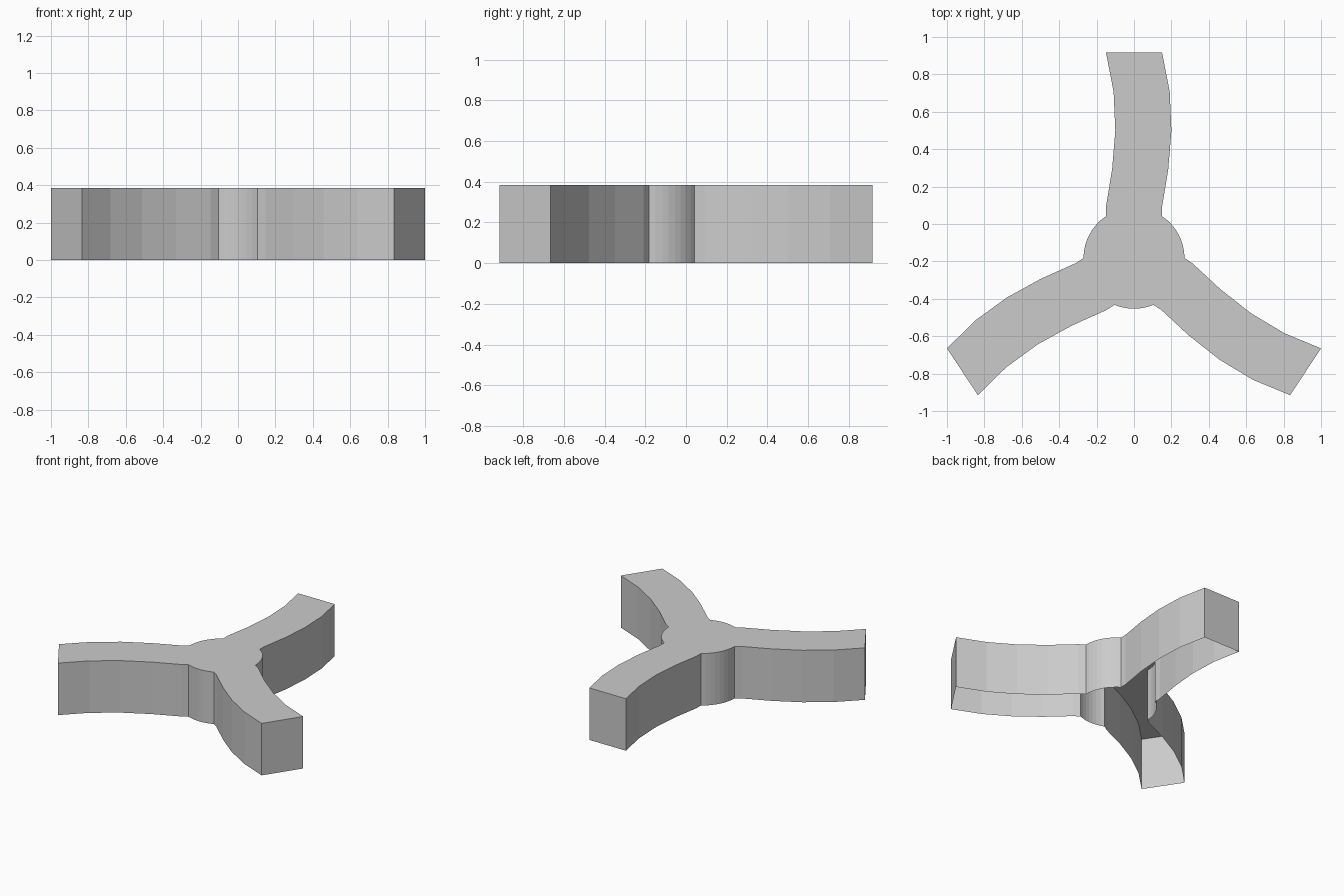
import bpy, bmesh
from math import radians, degrees, asin, sin, cos, sqrt

if "Cube" in bpy.data.objects:
    bpy.data.objects.remove(bpy.data.objects["Cube"])

HEIGHT = 0.385
CENTRE_Y = -0.183
HUB_R = 0.27
HALF_W = 0.15
ARM_ANGLES = [-33.5, 90, 213.5]
# distance from the hub centre, sideways bend of the arm's centre line
BEND = [(sqrt(HUB_R**2 - HALF_W**2), 0.0), (0.275, 0.0), (0.475, 0.033),
        (0.682, 0.05), (0.89, 0.041), (1.10, 0.0)]


def arm_outline(angle):
    """Right edge outwards, then left edge back to the hub."""
    a = radians(angle)

    def place(u, n):
        return (u * cos(a) - n * sin(a), u * sin(a) + n * cos(a) + CENTRE_Y)

    right = [place(u, -HALF_W - b) for u, b in BEND]
    left = [place(u, HALF_W - b) for u, b in reversed(BEND)]
    return right + left


def hub_arc(start, end):
    """Rounded hub wall between two arms, without its end points."""
    n = max(2, round((end - start) / 7))
    angles = [radians(start + (end - start) * i / n) for i in range(1, n)]
    return [(HUB_R * cos(t), HUB_R * sin(t) + CENTRE_Y) for t in angles]


# Whole outline: arm, hub arc, arm, hub arc, ...
half = degrees(asin(HALF_W / HUB_R))
outline = []
for i, angle in enumerate(ARM_ANGLES):
    following = ARM_ANGLES[i + 1] if i < 2 else ARM_ANGLES[0] + 360
    outline += arm_outline(angle) + hub_arc(angle + half, following - half)

# Shell: top cap and side walls, open underneath
bm = bmesh.new()
low = [bm.verts.new((x, y, 0)) for x, y in outline]
high = [bm.verts.new((x, y, HEIGHT)) for x, y in outline]
bm.faces.new(high)
for i in range(len(outline)):
    j = (i + 1) % len(outline)
    bm.faces.new((low[i], low[j], high[j], high[i]))

mesh = bpy.data.meshes.new("three_arm_shell")
bm.to_mesh(mesh)
bm.free()
shell = bpy.data.objects.new("three_arm_shell", mesh)
bpy.context.collection.objects.link(shell)
